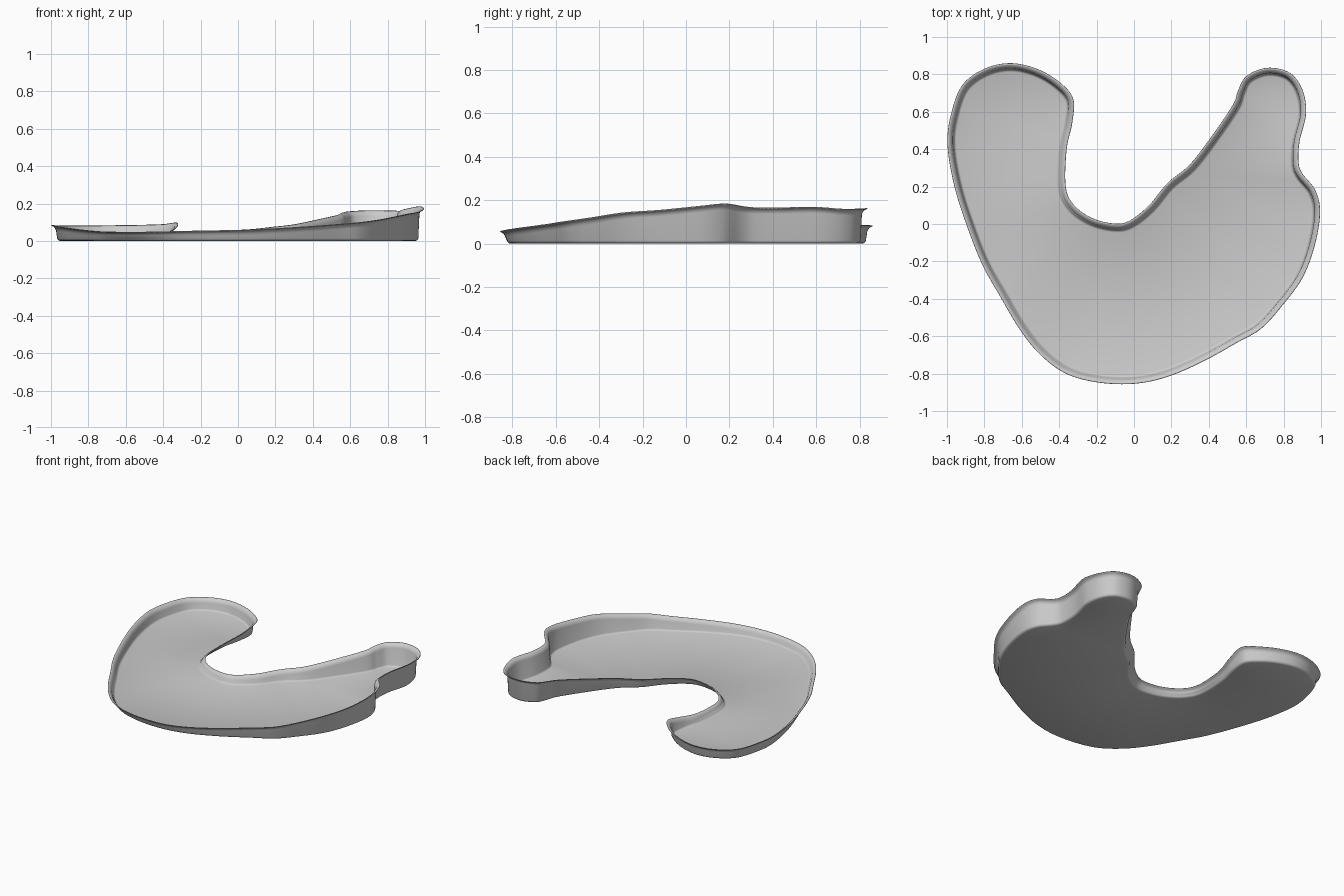
import bpy, bmesh
from mathutils import Vector

if "Cube" in bpy.data.objects:
    bpy.data.objects.remove(bpy.data.objects["Cube"])

# Rim outline, counter-clockwise from the left lobe: x, y, rim height
RIM = [
    (-.66, .86, .08), (-.80, .83, .078), (-.92, .74, .078), (-.98, .58, .08),
    (-.997, .42, .08), (-.96, .20, .074), (-.89, -.02, .064), (-.81, -.22, .054),
    (-.72, -.38, .047), (-.62, -.55, .045), (-.52, -.68, .045), (-.40, -.78, .047),
    (-.28, -.83, .05), (-.12, -.855, .053), (.04, -.85, .056), (.20, -.81, .064),
    (.38, -.73, .075), (.55, -.635, .088), (.68, -.56, .10), (.79, -.44, .117),
    (.90, -.29, .14), (.965, -.12, .152), (.995, .06, .17), (.97, .18, .181),
    (.90, .27, .168), (.88, .33, .163), (.885, .44, .163), (.92, .59, .166),
    (.90, .72, .157), (.83, .81, .158), (.71, .835, .16), (.60, .79, .155),
    (.555, .71, .147), (.53, .64, .135), (.43, .49, .112), (.30, .32, .085),
    (.18, .22, .071), (.08, .10, .06), (-.02, .02, .054), (-.10, .002, .05),
    (-.22, .03, .046), (-.32, .10, .043), (-.365, .20, .042), (-.36, .40, .048),
    (-.33, .54, .068), (-.325, .67, .094), (-.40, .76, .086), (-.52, .83, .082),
]
STEPS = 6


def smooth_loop(points, steps):
    """Closed Catmull-Rom curve through the points."""
    pts = [Vector(p) for p in points]
    n, out = len(pts), []
    for i in range(n):
        a, b, c, d = (pts[(i + k) % n] for k in (-1, 0, 1, 2))
        for s in range(steps):
            t = s / steps
            out.append(.5 * (2 * b + (c - a) * t + (2 * a - 5 * b + 4 * c - d) * t * t
                             + (3 * b - a - 3 * c + d) * t ** 3))
    return out


loop = smooth_loop(RIM, STEPS)
n = len(loop)
inward = []
for i in range(n):
    d = loop[(i + 3) % n] - loop[i - 3]
    inward.append(Vector((-d.y, d.x, 0)).normalized())

# Wall section: inward offset, height as fraction of wall, fixed height added
SECTION = [(0, 1, 0), (.008, 1, -.003), (.015, 1, -.008), (.021, 1, -.016),
           (.025, 1, -.026), (.031, 0, .014), (.034, 0, .008), (.039, 0, .003), (.047, 0, 0)]
bm = bmesh.new()
rings = []
for off, frac, add in SECTION:
    rings.append([bm.verts.new((p.x + m.x * off, p.y + m.y * off, p.z * frac + add))
                  for p, m in zip(loop, inward)])
for lo, hi in zip(rings[1:], rings):
    for i in range(n):
        j = (i + 1) % n
        bm.faces.new((lo[i], hi[i], hi[j], lo[j]))

# Flat floor
bm.faces.new(rings[-1])
bmesh.ops.recalc_face_normals(bm, faces=bm.faces)
floor = max(bm.faces, key=lambda f: len(f.verts))
if floor.normal.z > 0:
    bmesh.ops.reverse_faces(bm, faces=bm.faces)
bmesh.ops.triangulate(bm, faces=[floor])
mesh = bpy.data.meshes.new("tray_shell")
bm.to_mesh(mesh)
bm.free()
tray = bpy.data.objects.new("tray_shell", mesh)
bpy.context.collection.objects.link(tray)

# Thin sheet thickness, grown to the inside
sheet = tray.modifiers.new("sheet", "SOLIDIFY")
sheet.thickness = .004
sheet.offset = -1

bpy.context.view_layer.objects.active = tray
tray.select_set(True)
bpy.ops.object.shade_smooth_by_angle(angle=.9)
